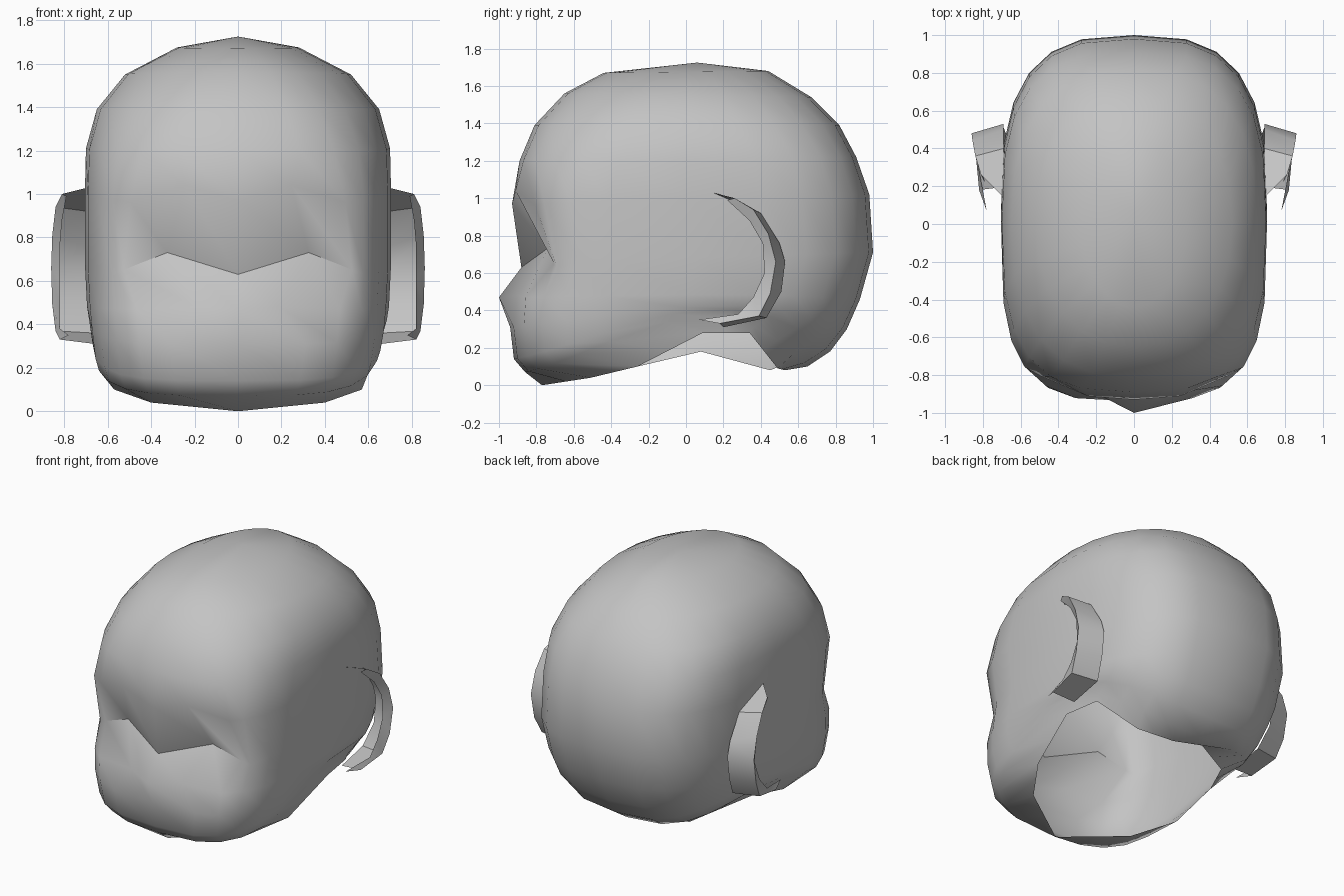
import bpy, bmesh
from math import sin, cos, pi
from mathutils import Vector

cube = bpy.data.objects.get("Cube")
if cube:
    bpy.data.objects.remove(cube)

skin = bpy.data.materials.new("plain_grey")
skin.use_nodes = True
grey = (0.55, 0.55, 0.55, 1)
skin.diffuse_color = grey
skin.node_tree.nodes["Principled BSDF"].inputs["Base Color"].default_value = grey


def finish(name, bm, angle):
    mesh = bpy.data.meshes.new(name)
    bm.to_mesh(mesh)
    bm.free()
    mesh.materials.append(skin)
    obj = bpy.data.objects.new(name, mesh)
    bpy.context.collection.objects.link(obj)
    bpy.ops.object.select_all(action='DESELECT')
    obj.select_set(True)
    bpy.context.view_layer.objects.active = obj
    bpy.ops.object.shade_smooth_by_angle(angle=angle)


def power(value, exponent):
    return abs(value) ** exponent * (1 if value >= 0 else -1)


# Head rings, crown to jaw: front y, front z, back y, back z, half width,
# squareness of the front, raise of the jaw sides
RINGS = [
    (-.44, 1.67, .44, 1.68, .28, 2.0, 0),
    (-.65, 1.56, .67, 1.54, .52, 2.2, 0),
    (-.81, 1.39, .82, 1.39, .65, 2.5, 0),
    (-.89, 1.20, .91, 1.22, .70, 3.0, 0),
    (-.93, .97, .98, 1.02, .705, 3.5, 0),
    (-.88, .66, 1.0, .71, .705, 3.5, 0),
    (-.93, .47, .93, .46, .695, 3.5, .03),
    (-.94, .31, .86, .30, .685, 3.4, .19),
    (-.92, .14, .77, .18, .67, 3.2, .37),
    (-.86, .07, .65, .10, .655, 3.0, .42),
]
BROW, CREASE, NOSE, JAW = 4, 5, 6, 8
STEPS = 24

# Face shaping: (ring, steps from the middle) -> inward x, y, z shifts
SCULPT = {
    (BROW, 1): (.08, 0, .07),
    (BROW, 2): (-.02, .05, -.01),
    (CREASE, 0): (0, 0, -.03),
    (CREASE, 1): (0, .12, .07),
    (CREASE, 2): (-.05, .10, -.01),
    (CREASE, 3): (0, .02, -.03),
    (NOSE, 0): (0, -.07, 0),
    (NOSE, 1): (.13, .01, .01),
}

# Edge of the neck opening, from the chin round by the left side
NECK = [(0, -.77, 0), (.40, -.51, .04), (.57, -.26, .10), (.63, .09, .28),
        (.59, .34, .28), (.38, .49, .09), (.12, .53, .08), (-.10, .55, .12),
        (-.34, .45, .08), (-.56, .08, .18), (-.57, -.26, .10), (-.40, -.51, .04)]


def ring_points(r):
    yf, zf, yb, zb, width, square, lift = RINGS[r]
    for i in range(STEPS):
        a = 2 * pi * i / STEPS
        n = square if cos(a) > 0 else min(square, 2.9)
        u, v = power(sin(a), 2 / n), -power(cos(a), 2 / n)
        x = u * width
        y = (yf + yb) / 2 + v * (yb - yf) / 2
        z = (zf + zb) / 2 + v * (zb - zf) / 2
        raise_side = lift * (1 - v * v) * (.6 + .4 * v)
        if r >= JAW and x < 0:
            raise_side *= .7
        dx, dy, dz = SCULPT.get((r, min(i, STEPS - i)), (0, 0, 0))
        x -= dx * (1 if x > 0 else -1)
        yield x, y + dy, z + dz + raise_side


def neck_points():
    for k, p in enumerate(NECK):
        following = NECK[(k + 1) % len(NECK)]
        yield p
        yield Vector(p).lerp(Vector(following), .5)


# Head: open shell with a neck opening underneath
bm = bmesh.new()
crown = bm.verts.new((0, .06, 1.725))
rows = [[bm.verts.new(p) for p in ring_points(r)] for r in range(len(RINGS))]
rows.append([bm.verts.new(p) for p in neck_points()])
for i in range(STEPS):
    j = (i + 1) % STEPS
    bm.faces.new((crown, rows[0][i], rows[0][j]))
    for upper, lower in zip(rows, rows[1:]):
        bm.faces.new((upper[i], lower[i], lower[j], upper[j]))
bmesh.ops.recalc_face_normals(bm, faces=bm.faces[:])
finish("head", bm, .7)

# Ears: thin curled shells, from the root on the head over the back to the rim
EAR = [
    [(.69, .14, 1.03), (.69, .40, .92), (.69, .50, .76), (.69, .53, .66),
     (.69, .51, .50), (.66, .43, .36), (.66, .20, .31)],
    [(.81, .26, 1.0), (.84, .36, .94), (.855, .44, .81), (.86, .48, .66),
     (.855, .45, .49), (.84, .39, .37), (.82, .18, .33)],
    [(.79, .22, .99), (.81, .34, .88), (.82, .41, .76), (.82, .42, .60),
     (.82, .36, .47), (.82, .28, .38), (.78, .07, .35)],
]

for name, side in (("left_ear", 1), ("right_ear", -1)):
    bm = bmesh.new()
    strips = [[bm.verts.new((side * x, y, z)) for x, y, z in row] for row in EAR]
    for inner, outer in zip(strips, strips[1:]):
        for i in range(len(inner) - 1):
            quad = (inner[i], outer[i], outer[i + 1], inner[i + 1])
            bm.faces.new(quad if side < 0 else quad[::-1])
    finish(name, bm, .5)
